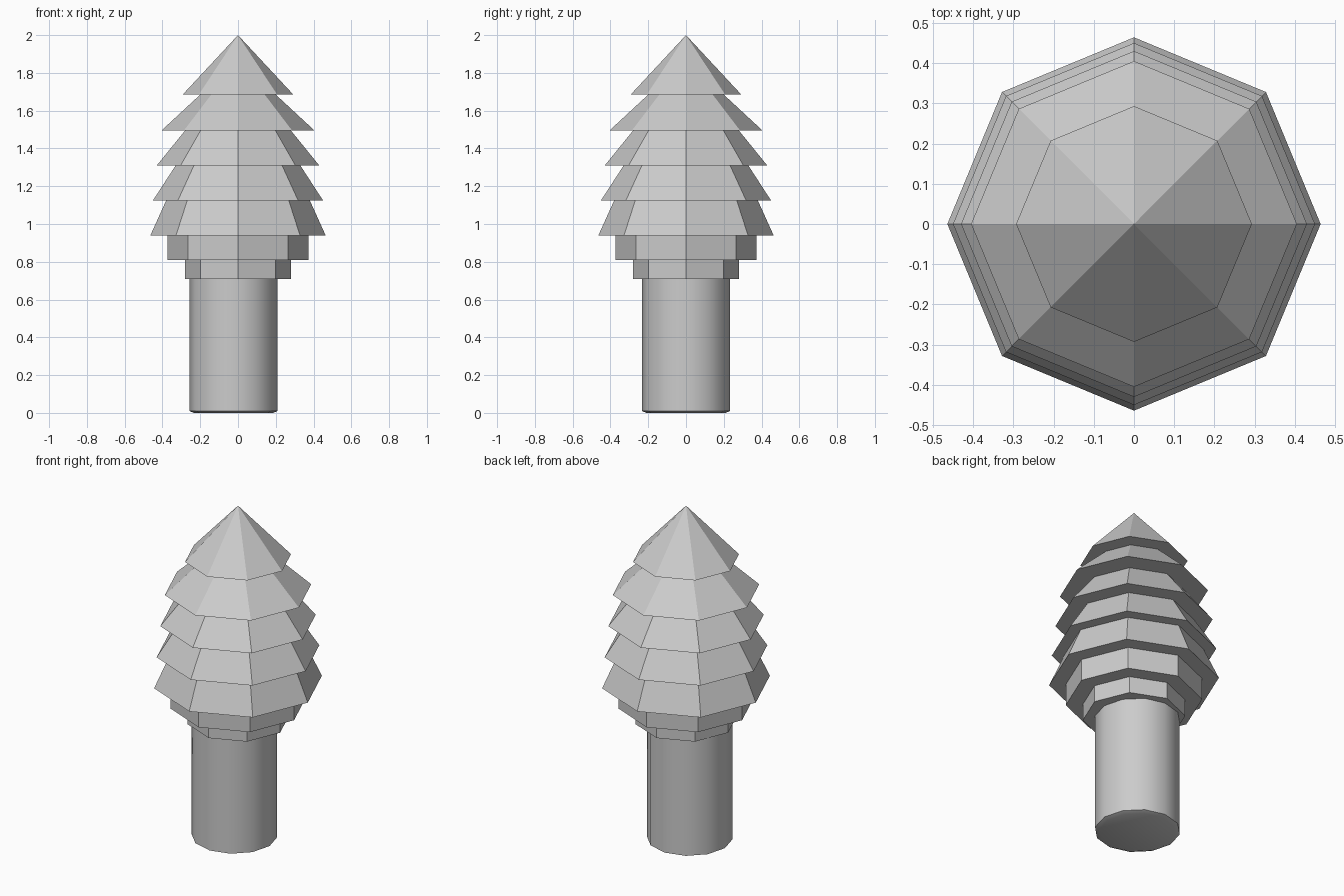
import bpy, bmesh, math

cube = bpy.data.objects.get("Cube")
if cube:
    bpy.data.objects.remove(cube, do_unlink=True)

# Single plain grey for the whole tree
grey = bpy.data.materials.new("light_grey")
grey.use_nodes = True
grey.diffuse_color = (0.6, 0.6, 0.6, 1)
bsdf = next(n for n in grey.node_tree.nodes if n.type == 'BSDF_PRINCIPLED')
bsdf.inputs["Base Color"].default_value = grey.diffuse_color


def frustum(name, sides, z0, r0, z1, r1, x=0.0):
    """Closed frustum with a vertex on +x; a zero top radius gives a cone."""
    bpy.ops.mesh.primitive_cone_add(vertices=sides, radius1=r0, radius2=r1,
                                    depth=z1 - z0, location=(x, 0, (z0 + z1) / 2))
    obj = bpy.context.object
    obj.name = name
    obj.data.materials.append(grey)
    return obj


# Foliage: base height, base radius, top height, top radius, from the top down
tiers = [
    ("foliage_tip", 1.685, 0.293, 2.0, 0.0),
    ("foliage_tier_upper", 1.495, 0.405, 1.685, 0.20),
    ("foliage_tier_middle", 1.31, 0.43, 1.495, 0.28),
    ("foliage_tier_lower", 1.125, 0.45, 1.31, 0.33),
    ("foliage_tier_bottom", 0.94, 0.464, 1.125, 0.38),
    ("foliage_collar", 0.81, 0.373, 0.94, 0.373),
    ("foliage_neck", 0.71, 0.28, 0.81, 0.28),
]
for name, z0, r0, z1, r1 in tiers:
    frustum(name, 8, z0, r0, z1, r1)

# Trunk: twelve-sided, smooth, slightly off centre, with a shallow foot chamfer
trunk = frustum("trunk", 12, 0.0, 0.234, 0.72, 0.234, x=-0.024)
bm = bmesh.new()
bm.from_mesh(trunk.data)
foot = min(bm.faces, key=lambda f: f.calc_center_median().z)
bmesh.ops.inset_region(bm, faces=[foot], thickness=0.025)
rim = [v for v in bm.verts if v.co.z < -0.3 and v not in foot.verts]
for v in rim:
    v.co.z += 0.01
bm.to_mesh(trunk.data)
bm.free()
bpy.ops.object.shade_smooth_by_angle(angle=math.radians(35))
